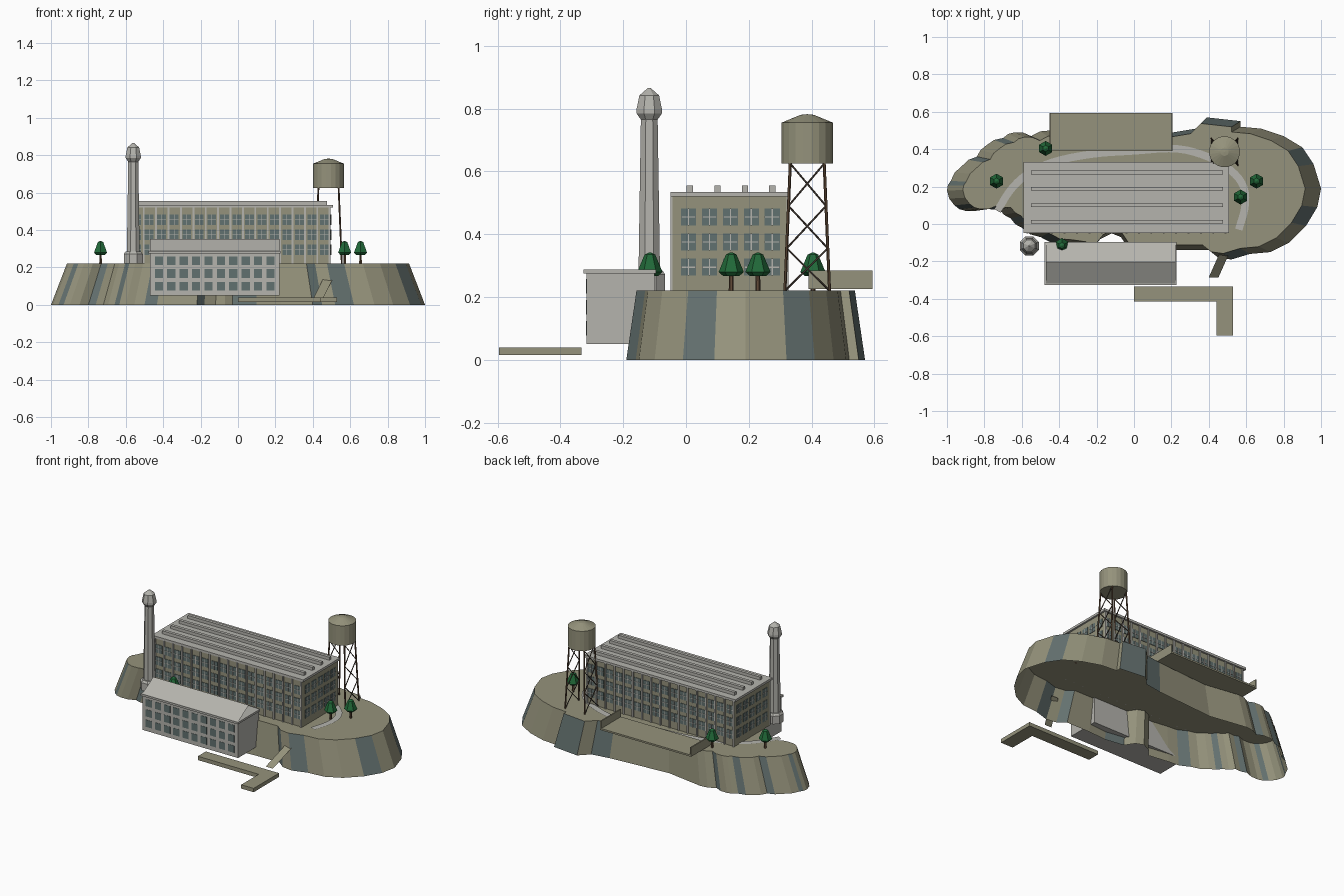
import bpy, bmesh, math
from mathutils import Vector, Matrix

old = bpy.data.objects.get("Cube")
if old:
    bpy.data.objects.remove(old)


def material(name, rgb):
    m = bpy.data.materials.new(name)
    m.use_nodes = True
    m.diffuse_color = (*rgb, 1)
    m.node_tree.nodes["Principled BSDF"].inputs["Base Color"].default_value = (*rgb, 1)
    return m


KHAKI = material("khaki stone", (.3, .29, .2))
SLATE = material("slate rock", (.13, .17, .165))
GREY = material("light concrete", (.46, .455, .42))
GLASS = material("window glass", (.12, .165, .16))
GREEN = material("pine green", (.015, .14, .04))
BROWN = material("bark brown", (.12, .07, .04))
STEEL = material("rusty steel", (.08, .06, .045))


def finish(name, bm, *mats):
    me = bpy.data.meshes.new(name)
    bm.to_mesh(me)
    bm.free()
    for m in mats:
        me.materials.append(m)
    ob = bpy.data.objects.new(name, me)
    bpy.context.collection.objects.link(ob)
    return ob


def box(bm, x0, x1, y0, y1, z0, z1):
    mid = Vector((x0 + x1, y0 + y1, z0 + z1)) / 2
    mat = Matrix.Translation(mid) @ Matrix.Diagonal((x1 - x0, y1 - y0, z1 - z0, 1))
    bmesh.ops.create_cube(bm, size=1, matrix=mat)


def block(name, mat, *bounds):
    bm = bmesh.new()
    box(bm, *bounds)
    return finish(name, bm, mat)


def lathe(bm, x, y, profile, sides):
    """Stack rings of (radius, height) into a closed faceted solid."""
    rings = []
    for r, z in profile:
        turn = [math.tau * (i + .5) / sides for i in range(sides)]
        rings.append([bm.verts.new((x + r * math.cos(a), y + r * math.sin(a), z)) for a in turn])
    for lo, hi in zip(rings, rings[1:]):
        for i in range(sides):
            j = (i + 1) % sides
            bm.faces.new((lo[i], lo[j], hi[j], hi[i]))
    bm.faces.new(rings[0][::-1])
    bm.faces.new(rings[-1])


def strut(bm, a, b, r):
    a, b = Vector(a), Vector(b)
    d = b - a
    mat = Matrix.Translation((a + b) / 2) @ d.to_track_quat('Z', 'Y').to_matrix().to_4x4()
    bmesh.ops.create_cone(bm, cap_ends=True, segments=6, radius1=r, radius2=r, depth=d.length, matrix=mat)


# Island: a shoreline rising to a smaller plateau, hollow underneath
TOP = .22
CENTRE = Vector((0, .19))
shore = [Vector(p) / 100 for p in (
    (100, 19), (96, 32), (90, 41), (80, 47), (68, 51), (57, 52), (57, 55), (39, 57), (33, 51),
    (21, 49), (-20, 46), (-45, 50), (-55, 47), (-64, 49), (-70, 46), (-79, 42), (-84, 36),
    (-92, 31), (-98, 23), (-100, 18), (-96, 10), (-90, 7), (-80, 9), (-72, 8), (-66, 3),
    (-60, -2), (-50, -7), (-36, -11), (-22, -13), (-18, -8), (-12, -5), (-7, -7), (-3, -13),
    (10, -15), (23, -14), (40, -14), (45, -18), (52, -19), (62, -16), (73, -15), (83, -10),
    (92, -1), (98, 9))]
outline = []
for p, q in zip(shore, shore[1:] + shore[:1]):
    outline.append(p)
    d = q - p
    if p.x < -.4:       # rounded bulges at the narrow end
        outline.append((p + q) / 2 + Vector((d.y, -d.x)) * .1)
bm = bmesh.new()
low = [bm.verts.new((p.x, p.y, 0)) for p in outline]
high = [bm.verts.new((*(CENTRE + (p - CENTRE) * .915), TOP)) for p in outline]
bm.faces.new(high)
slate_starts = [shore[k] for k in (1, 6, 8, 28, 32, 35, 37, 41)]
for i, p in enumerate(outline):
    j = (i + 1) % len(low)
    f = bm.faces.new((low[i], low[j], high[j], high[i]))
    f.material_index = int(p in slate_starts or (p.x < -.4 and i % 4 == 1))
finish("island", bm, KHAKI, SLATE)

# Road looping round the plateau, with its corners cut smooth
route = [Vector(p) / 100 for p in ((-73, 7), (-66, 19), (-56, 28), (-42, 34), (-20, 38), (0, 39),
                                   (22, 41), (38, 37), (51, 30), (59, 21), (60, 10), (56, -3))]
for _ in range(2):
    cut = [route[0]]
    for a, b in zip(route, route[1:]):
        cut += [a.lerp(b, .25), a.lerp(b, .75)]
    route = cut + [route[-1]]
bm = bmesh.new()
edge = []
for i, p in enumerate(route):
    d = (route[min(i + 1, len(route) - 1)] - route[max(i - 1, 0)]).normalized() * .02
    edge.append([bm.verts.new((p.x + s * d.y, p.y - s * d.x, TOP + .004)) for s in (1, -1)])
for a, b in zip(edge, edge[1:]):
    bm.faces.new((a[0], b[0], b[1], a[1]))
finish("road", bm, GREY)

# Main hall with roof slab and skylight ribs
X0, X1, Y0, Y1 = -.575, .495, -.043, .32
block("main_hall", KHAKI, X0, X1, Y0, Y1, TOP, .52)
block("main_roof", GREY, X0 - .015, X1 + .012, Y0 - .006, Y1 + .012, .52, .535)
bm = bmesh.new()
for y in (.012, .1, .188, .275):
    box(bm, -.55, .475, y - .01, y + .01, .535, .555)
finish("roof_ribs", bm, GREY)

# Main hall windows, glazing bars and pilasters on all four walls
ROWS = (.295, .375, .455)
glass, bars, piers = bmesh.new(), bmesh.new(), bmesh.new()


def wall_rect(bm, along_x, u, z, w, h, depth):
    for lo in (True, False):
        if along_x:
            y = (Y0 - depth, Y0) if lo else (Y1, Y1 + depth)
            box(bm, u - w / 2, u + w / 2, *y, z - h / 2, z + h / 2)
        else:
            x = (X0 - depth, X0) if lo else (X1, X1 + depth)
            box(bm, *x, u - w / 2, u + w / 2, z - h / 2, z + h / 2)


for along_x, count, start, end in ((True, 16, X0, X1), (False, 5, Y0 + .018, Y1 - .012)):
    step = (end - start) / count
    for k in range(count):
        u = start + step * (k + .5)
        for z in ROWS:
            wall_rect(glass, along_x, u, z, .048, .054, .003)
            wall_rect(bars, along_x, u, z, .004, .054, .005)
            wall_rect(bars, along_x, u, z, .048, .004, .005)
    if along_x:
        for k in range(count + 1):
            u = start + .005 + (end - start - .01) * k / count
            wall_rect(piers, True, u, .37, .01, .3, .007)
finish("hall_windows", glass, GLASS)
finish("hall_window_bars", bars, GREY)
finish("hall_pilasters", piers, GREY)

# Front block on the cliff, with an open-ended gable roof
block("front_block", GREY, -.47, .222, -.317, -.1, .05, .275)
block("front_eaves", GREY, -.478, .228, -.326, -.096, .275, .288)
bm = bmesh.new()
gable = [[bm.verts.new((x, y, z)) for x in (-.47, .222)]
         for y, z in ((-.317, .288), (-.204, .353), (-.098, .288))]
for a, b in zip(gable, gable[1:]):
    bm.faces.new((a[0], a[1], b[1], b[0]))
finish("front_gable", bm, GREY)
bm = bmesh.new()
for k in range(10):
    for z in (.1, .168, .235):
        x = -.423 + k * .0663
        box(bm, x - .022, x + .022, -.3185, -.316, z - .023, z + .023)
finish("front_windows", bm, GLASS)

# Terrace behind the hall with raised end walls
bm = bmesh.new()
box(bm, -.452, .206, .39, .593, .225, .236)
for x in (-.452, .198):
    box(bm, x, x + .008, .39, .593, .236, .285)
finish("rear_terrace", bm, KHAKI)

# Chimney tower
bm = bmesh.new()
lathe(bm, -.56, -.117, [(.055, TOP), (.055, .272), (.045, .285)], 8)
lathe(bm, -.56, -.117, [(.037, .28), (.029, .765), (.044, .785), (.044, .797),
                        (.034, .842), (.004, .866)], 8)
finish("chimney", bm, GREY)

# Water tower: tank, legs and braces crossed on the two side faces
TX, TY = .484, .386
bm = bmesh.new()
lathe(bm, TX, TY, [(.083, .625), (.083, .755), (.022, .78), (.001, .782)], 20)
finish("water_tank", bm, KHAKI)


def leg_point(sx, sy, t):
    spread = .071 - .017 * t
    return (TX + sx * spread, TY + sy * spread, TOP + .405 * t)


legs, braces = bmesh.new(), bmesh.new()
for sx in (1, -1):
    for sy in (1, -1):
        strut(legs, leg_point(sx, sy, 0), leg_point(sx, sy, 1), .005)
        for level in range(3):
            strut(braces, leg_point(sx, sy, level / 3), leg_point(sx, -sy, (level + 1) / 3), .003)
finish("tower_legs", legs, BROWN)
finish("tower_braces", braces, STEEL)

# Trees
leaves, trunks = bmesh.new(), bmesh.new()
for x, y in ((-.735, .229), (-.472, .404), (-.385, -.115), (.57, .144), (.655, .229)):
    lathe(trunks, x, y, [(.008, TOP), (.007, .28)], 6)
    lathe(leaves, x, y, [(.026, .267), (.04, .28), (.017, .335), (.003, .342)], 6)
finish("tree_crowns", leaves, GREEN)
finish("tree_trunks", trunks, BROWN)

# Dock and the thin ramp up the cliff
bm = bmesh.new()
box(bm, 0, .53, -.415, -.333, .015, .04)
box(bm, .44, .53, -.595, -.415, .015, .04)
finish("dock", bm, KHAKI)
bm = bmesh.new()
bm.faces.new([bm.verts.new(p) for p in ((.4, -.285, .03), (.452, -.285, .03),
                                        (.512, -.15, .148), (.46, -.15, .148))])
finish("ramp", bm, KHAKI)
